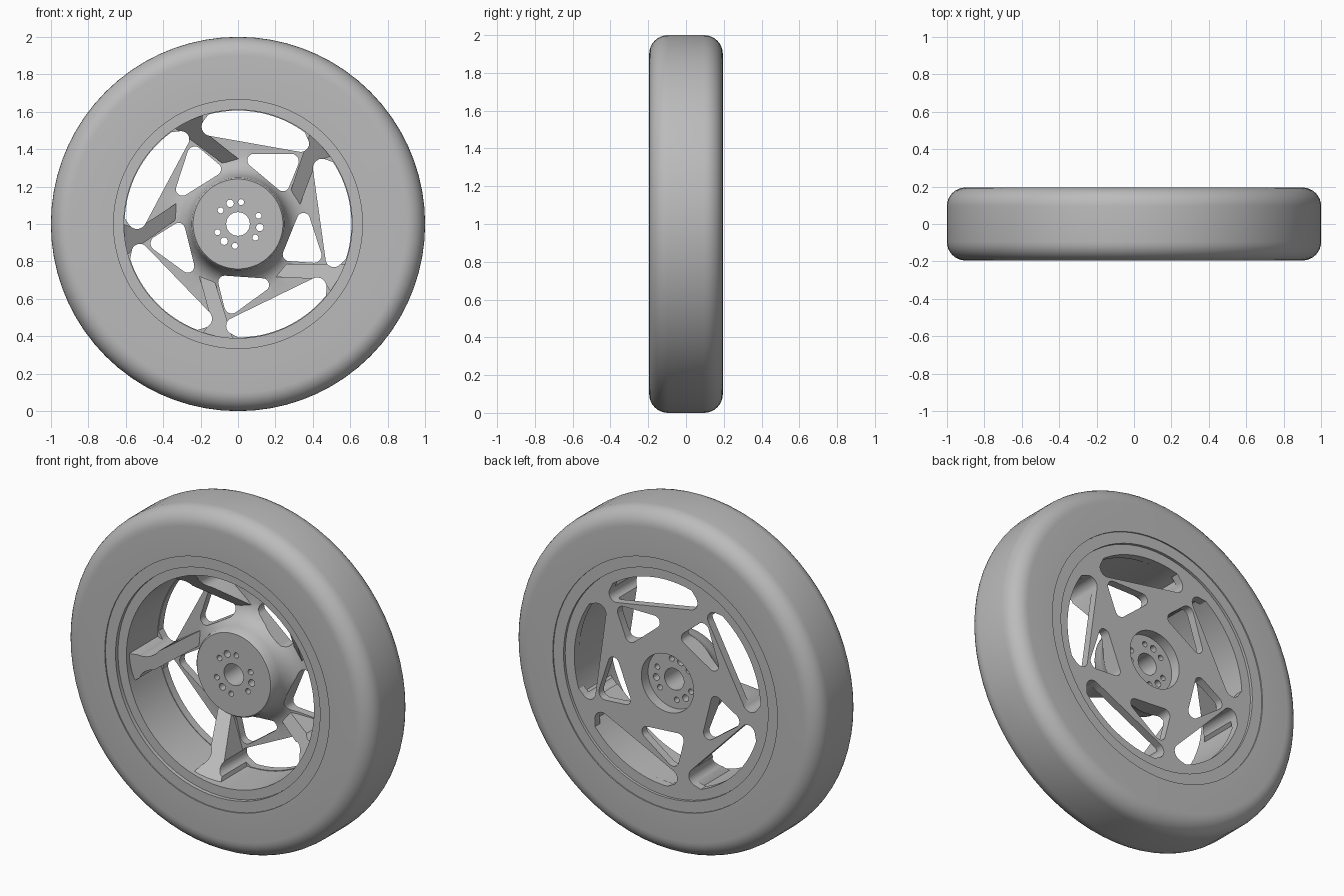
import bpy, bmesh, math
from mathutils import Vector, Matrix
from mathutils.geometry import convex_hull_2d

if "Cube" in bpy.data.objects:
    bpy.data.objects.remove(bpy.data.objects["Cube"])

CENTER = Vector((0, 0, 1))
grey = bpy.data.materials.new("mid_grey")
grey.diffuse_color = (0.5, 0.5, 0.5, 1)
grey.use_nodes = True
grey.node_tree.nodes["Principled BSDF"].inputs["Base Color"].default_value = grey.diffuse_color


def make_object(name, bm):
    bmesh.ops.recalc_face_normals(bm, faces=bm.faces[:])
    mesh = bpy.data.meshes.new(name)
    bm.to_mesh(mesh)
    bm.free()
    obj = bpy.data.objects.new(name, mesh)
    bpy.context.collection.objects.link(obj)
    mesh.materials.append(grey)
    return obj


def lathe(name, profile, steps):
    """Revolve a closed (radius, y) profile around the axle."""
    bm = bmesh.new()
    rings = []
    for i in range(steps):
        a = 2 * math.pi * i / steps
        rings.append([bm.verts.new(CENTER + Vector((r * math.cos(a), y, r * math.sin(a))))
                      for r, y in profile])
    n = len(profile)
    for i in range(steps):
        a, b = rings[i], rings[(i + 1) % steps]
        for j in range(n):
            k = (j + 1) % n
            bm.faces.new((a[j], a[k], b[k], b[j]))
    return make_object(name, bm)


def prism(bm, outline, front, back, turn=0):
    """Solid over an (x, z) outline; front is a depth function, back a depth."""
    rot = Matrix.Rotation(-turn, 3, 'Y')
    f = [bm.verts.new(CENTER + rot @ Vector((x, front(x, z), z))) for x, z in outline]
    b = [bm.verts.new(CENTER + rot @ Vector((x, back, z))) for x, z in outline]
    bm.faces.new(f)
    bm.faces.new(b[::-1])
    for i in range(len(f)):
        k = (i + 1) % len(f)
        bm.faces.new((f[i], b[i], b[k], f[k]))


def circle(x, z, r, n=20):
    return [(x + r * math.cos(2 * math.pi * i / n), z + r * math.sin(2 * math.pi * i / n))
            for i in range(n)]


def hull(points):
    return [points[i] for i in convex_hull_2d(points)]


def combine(obj, helper, operation):
    mod = obj.modifiers.new(operation.lower(), 'BOOLEAN')
    mod.operation, mod.solver, mod.object = operation, 'EXACT', helper
    bpy.context.view_layer.objects.active = obj
    bpy.ops.object.modifier_apply(modifier=mod.name)
    bpy.data.objects.remove(helper)


def smooth(obj, degrees):
    bpy.ops.object.select_all(action='DESELECT')
    obj.select_set(True)
    bpy.context.view_layer.objects.active = obj
    bpy.ops.object.shade_smooth_by_angle(angle=math.radians(degrees))


# Tyre with rounded shoulders
W, R = 0.195, 0.1
shoulder = [(1 - R + R * math.sin(t), -W + R - R * math.cos(t))
            for t in (math.pi / 2 * i / 8 for i in range(9))]
tyre_profile = [(0.73, -W)] + shoulder + [(r, -y) for r, y in shoulder[::-1]] + [(0.73, W)]
tyre = lathe("tyre", tyre_profile, 72)

# Rim barrel, back disc and flared hub in one turned profile
rim = lathe("rim", [
    (0.063, -0.04), (0.24, -0.04), (0.248, -0.03), (0.256, 0.02), (0.27, 0.06),
    (0.295, 0.095), (0.33, 0.117), (0.37, 0.125), (0.61, 0.125), (0.61, -0.165),
    (0.665, -0.165), (0.665, -0.188), (0.73, -0.188), (0.73, 0.188), (0.665, 0.188),
    (0.665, 0.172), (0.17, 0.172), (0.17, 0.11), (0.063, 0.11)], 72)

# Five sloping spokes, deep at the hub and forward at the rim
spoke = [(-0.086, 0.326), (0.01, 0.342), (-0.19, 0.503), (-0.19, 0.6), (-0.37, 0.535)]
bm = bmesh.new()
for i in range(5):
    prism(bm, spoke, lambda x, z: 0.125 - 0.93 * (-0.3 * x + 0.95 * z - 0.325), 0.15,
          i * math.tau / 5)
combine(rim, make_object("spokes", bm), 'UNION')

# Window cutters: crescents by the barrel and rounded triangles by the hub
arc = [(0.606 * math.cos(math.radians(a)), 0.606 * math.sin(math.radians(a)))
       for a in range(54, 106, 3)]
crescent = hull(circle(-0.145, 0.52, 0.05) + circle(0.335, 0.43, 0.045) + arc)
triangle = hull(circle(0.085, 0.34, 0.035) + circle(0.285, 0.335, 0.04)
                + circle(0.24, 0.21, 0.035))
bm = bmesh.new()
for i in range(5):
    for outline in (crescent, triangle):
        prism(bm, outline, lambda x, z: -0.3, 0.3, i * math.tau / 5)

# Bolt holes: six small and three larger
for i in range(9):
    a = math.radians(22 + 60 * i if i < 6 else 111 + 120 * (i - 6))
    prism(bm, circle(0.118 * math.cos(a), 0.118 * math.sin(a), 0.016 if i < 6 else 0.02, 16),
          lambda x, z: -0.3, 0.3)
combine(rim, make_object("window_cutters", bm), 'DIFFERENCE')

smooth(tyre, 30)
smooth(rim, 30)
